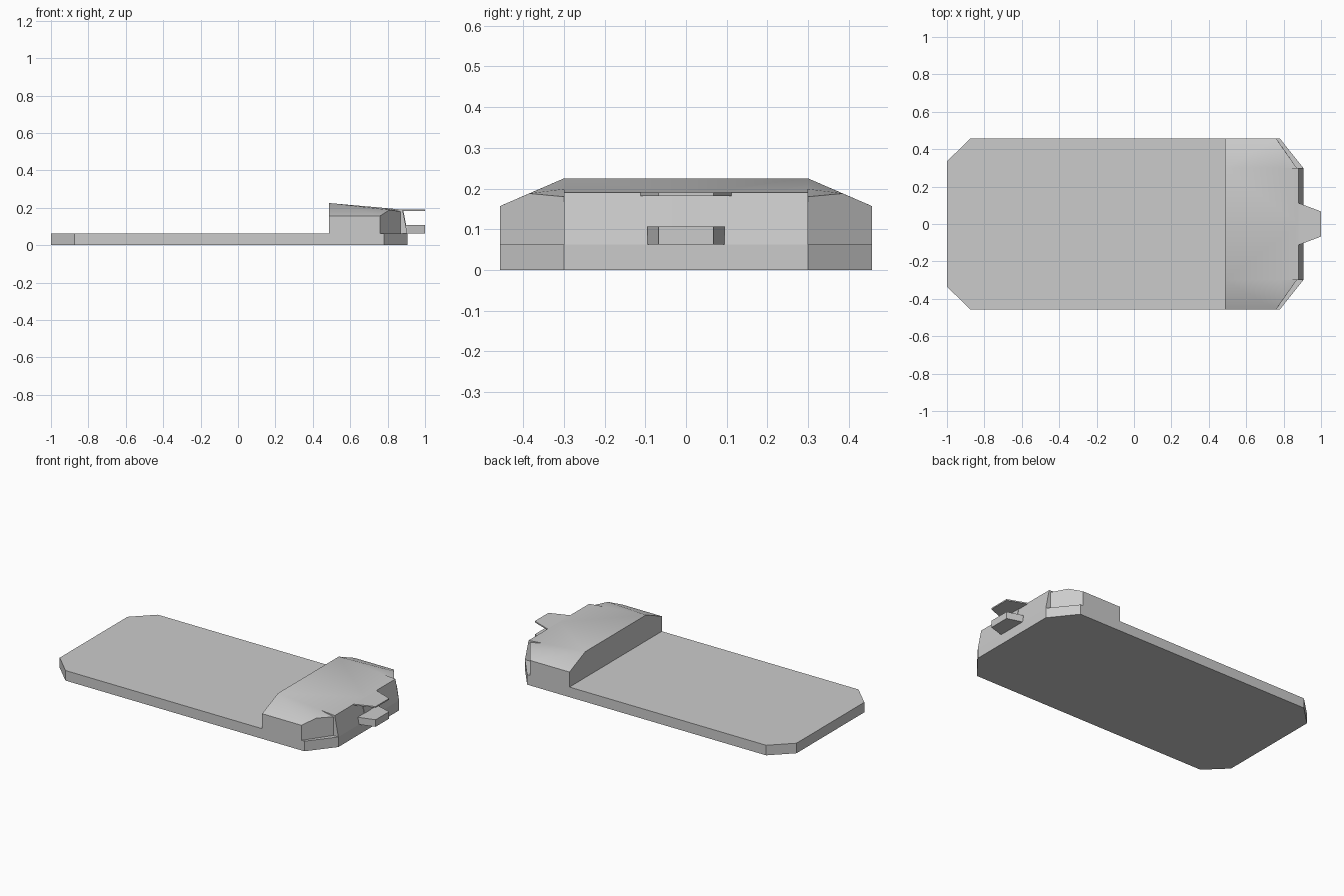
import bpy, bmesh, math

cube = bpy.data.objects.get("Cube")
if cube:
    bpy.data.objects.remove(cube, do_unlink=True)

grey = bpy.data.materials.new("plain_grey")
grey.use_nodes = True
colour = (0.6, 0.6, 0.6, 1)
grey.diffuse_color = colour
grey.node_tree.nodes["Principled BSDF"].inputs["Base Color"].default_value = colour


def finish(name, bm, smooth=False):
    bmesh.ops.remove_doubles(bm, verts=bm.verts, dist=1e-4)
    bmesh.ops.recalc_face_normals(bm, faces=bm.faces)
    mesh = bpy.data.meshes.new(name)
    bm.to_mesh(mesh)
    bm.free()
    mesh.materials.append(grey)
    obj = bpy.data.objects.new(name, mesh)
    bpy.context.collection.objects.link(obj)
    if smooth:
        bpy.ops.object.select_all(action='DESELECT')
        obj.select_set(True)
        bpy.context.view_layer.objects.active = obj
        bpy.ops.object.shade_smooth_by_angle(angle=math.radians(30))
    return obj


def plate(name, half_outline, z0, z1):
    """Extrude a plan mirrored across y = 0, given as (x, half width)."""
    outline = half_outline + [(x, -y) for x, y in reversed(half_outline)]
    bm = bmesh.new()
    face = bm.faces.new([bm.verts.new((x, y, z0)) for x, y in outline])
    new = bmesh.ops.extrude_face_region(bm, geom=[face])["geom"]
    for v in new:
        if isinstance(v, bmesh.types.BMVert):
            v.co.z = z1
    return finish(name, bm)


# Long flat bed with clipped corners
plate("bed", [(-1, 0.335), (-0.875, 0.457), (0.78, 0.457), (0.905, 0.3)], 0, 0.063)

# Raised head: one half as named corners, mirrored across y = 0
corners = {
    "a": (0.487, 0, 0.225), "b": (0.487, 0.3, 0.225), "c": (0.487, 0.457, 0.157),
    "d": (0.487, 0.457, 0.063), "e": (0.487, 0, 0.063), "f": (0.78, 0.3, 0.199),
    "g": (0.88, 0.3, 0.19), "h": (0.88, 0, 0.19), "i": (0.76, 0.457, 0.157),
    "j": (0.76, 0.457, 0.063), "k": (0.81, 0.385, 0.188), "l": (0.87, 0.3, 0.18),
    "m": (0.87, 0.3, 0.063), "n": (0.905, 0.3, 0.063), "o": (0.905, 0, 0.063),
}
panels = ["abcde", "ahgfb", "bkic", "bflk", "cijd", "iklmj", "fgnml", "hong", "edjmno"]
bm = bmesh.new()
for side in (1, -1):
    verts = {key: bm.verts.new((x, side * y, z)) for key, (x, y, z) in corners.items()}
    for panel in panels:
        bm.faces.new([verts[key] for key in panel])
finish("head", bm, smooth=True)

# Thin upper tab and thicker lower tab at the nose
plate("upper_tab", [(0.87, 0.112), (0.88, 0.112), (1, 0.067)], 0.182, 0.19)
plate("lower_tab", [(0.88, 0.095), (0.905, 0.095), (1, 0.067)], 0.063, 0.107)

# Narrow strip following the sloped nose between the tabs
bm = bmesh.new()
profile = [(0.87, 0.107), (0.899, 0.107), (0.885, 0.182), (0.87, 0.182)]
rings = [[bm.verts.new((x, y, z)) for x, z in profile] for y in (-0.034, 0.034)]
for ring in rings:
    bm.faces.new(ring)
for n in range(len(profile)):
    bm.faces.new([rings[0][n], rings[0][n - 1], rings[1][n - 1], rings[1][n]])
finish("nose_strip", bm)
